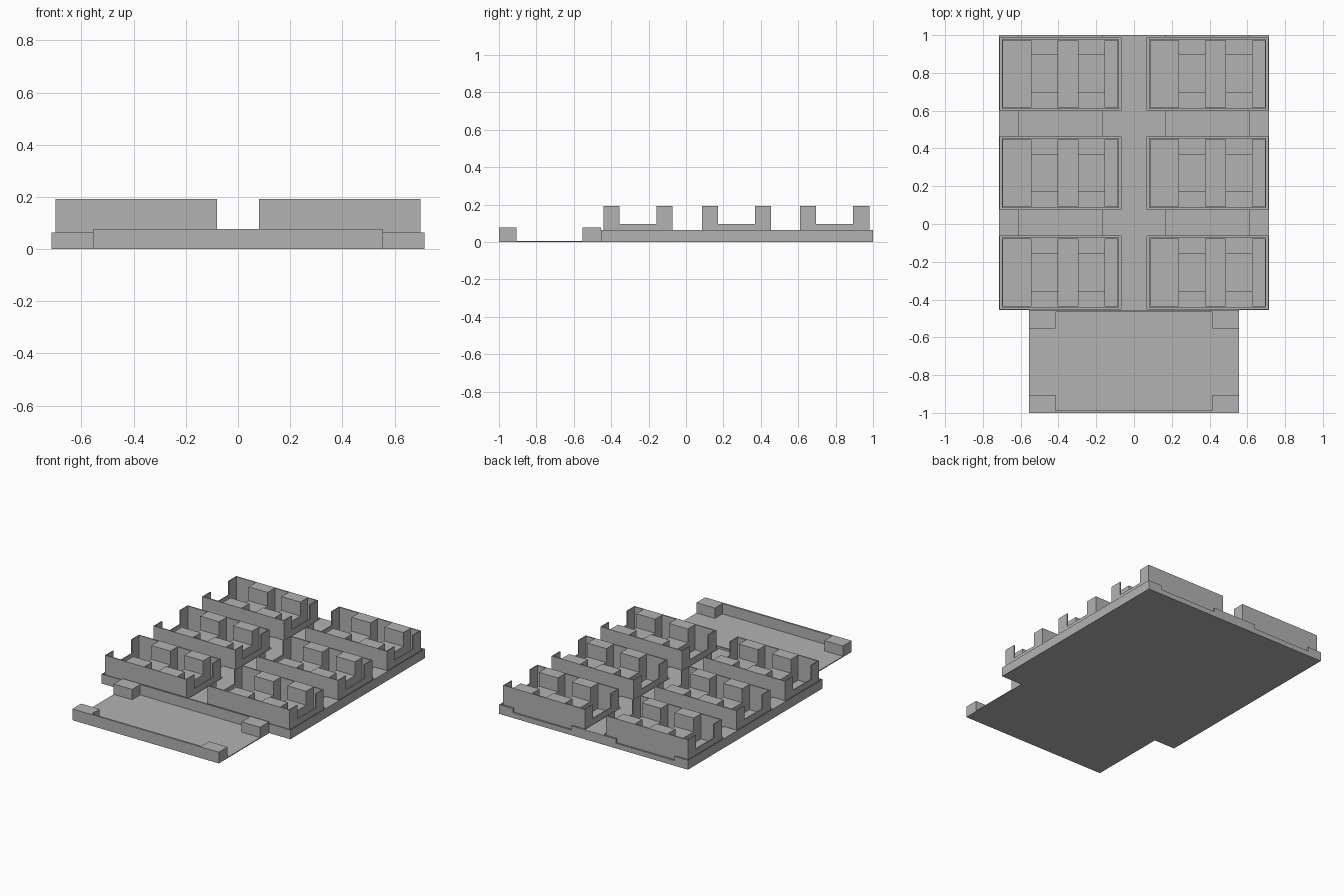
import bpy
import bmesh

cube = bpy.data.objects.get("Cube")
if cube:
    bpy.data.objects.remove(cube, do_unlink=True)

grey = bpy.data.materials.new("plain_grey")
grey.use_nodes = True
colour = (0.45, 0.45, 0.45, 1)
grey.diffuse_color = colour
grey.node_tree.nodes["Principled BSDF"].inputs["Base Color"].default_value = colour


def terrace_mesh(name, z0, rects):
    """Stepped solid: each rect is (x0, x1, y0, y1, height); later rects override earlier ones."""
    xs = sorted({v for r in rects for v in r[:2]})
    ys = sorted({v for r in rects for v in r[2:4]})

    def height(i, j):
        if not (0 <= i < len(xs) - 1 and 0 <= j < len(ys) - 1):
            return z0
        cx, cy = (xs[i] + xs[i + 1]) / 2, (ys[j] + ys[j + 1]) / 2
        return [r[4] for r in rects if r[0] < cx < r[1] and r[2] < cy < r[3]][-1]

    bm = bmesh.new()

    def face(points):
        bm.faces.new([bm.verts.new(p) for p in points])

    for i in range(len(xs) - 1):
        for j in range(len(ys) - 1):
            h = height(i, j)
            corners = [(xs[i], ys[j]), (xs[i + 1], ys[j]),
                       (xs[i + 1], ys[j + 1]), (xs[i], ys[j + 1])]
            face([(x, y, h) for x, y in corners])
            face([(x, y, z0) for x, y in reversed(corners)])
            sides = [(i, j - 1), (i + 1, j), (i, j + 1), (i - 1, j)]
            for k, side in enumerate(sides):
                low = height(*side)
                if low < h:
                    a, b = corners[k], corners[(k + 1) % 4]
                    face([(*a, low), (*b, low), (*b, h), (*a, h)])
    bmesh.ops.remove_doubles(bm, verts=bm.verts, dist=0.0001)
    bmesh.ops.dissolve_limit(bm, angle_limit=0.01, verts=bm.verts, edges=bm.edges)
    mesh = bpy.data.meshes.new(name)
    bm.to_mesh(mesh)
    bm.free()
    mesh.materials.append(grey)
    return mesh


def place(name, mesh, location=(0, 0, 0)):
    obj = bpy.data.objects.new(name, mesh)
    obj.location = location
    bpy.context.collection.objects.link(obj)


columns = {"right": -0.39, "left": 0.39}
rows = {"front": -0.257, "middle": 0.27, "back": 0.795}
FLOOR = 0.01

# Base plate with a cable groove under each column and a pocket for each tray
plate = [(-0.715, 0.715, -0.455, 1.0, 0.064)]
for x in columns.values():
    plate.append((x - 0.222, x + 0.222, rows["front"], 1.0, 0.035))
for x in columns.values():
    for y in rows.values():
        plate.append((x - 0.32, x + 0.32, y - 0.193, y + 0.193, FLOOR))
place("base_plate", terrace_mesh("base_plate", 0, plate))

# Trays: a block with a low lengthwise channel and three deep cross slots
SILL, SLOT = 0.097, 0.02
tray = [(-0.31, 0.31, -0.185, 0.185, 0.192),
        (-0.31, 0.31, -0.099, 0.099, SILL)]
for x0, x1 in ((-0.303, -0.155), (-0.012, 0.094), (0.237, 0.303)):
    tray.append((x0, x1, -0.177, 0.177, SLOT))
tray_mesh = terrace_mesh("tray", 0, [(*r[:4], r[4] - FLOOR) for r in tray])
for side, x in columns.items():
    for row, y in rows.items():
        place(f"{row}_{side}_tray", tray_mesh, (x, y, FLOOR))

# Front holder: thin floor between two walls with corner blocks
holder = [(-0.555, 0.555, -1.0, -0.455, 0.077),
          (-0.555, 0.555, -0.905, -0.553, 0.006),
          (-0.415, 0.415, -0.987, -0.466, 0.006)]
place("front_holder", terrace_mesh("front_holder", 0, holder))
